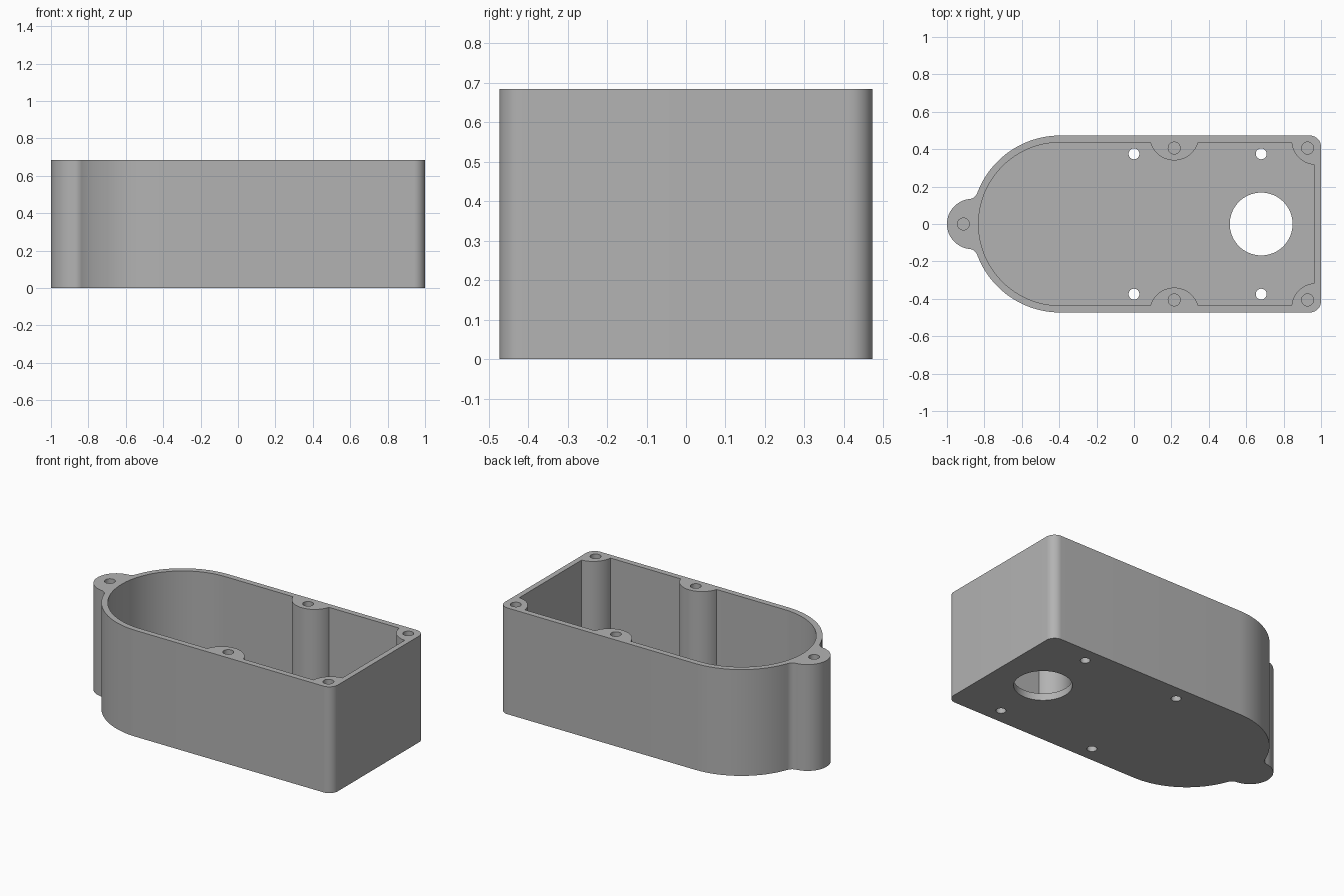
import bpy
import bmesh
from math import sin, cos, radians

if "Cube" in bpy.data.objects:
    bpy.data.objects.remove(bpy.data.objects["Cube"])

HEIGHT, FLOOR = 0.684, 0.045
HALF, INNER = 0.473, 0.436      # outer and inner half widths
ROUND_X = -0.395                # centre of the rounded end
BOSS_R = 0.133

grey = bpy.data.materials.new("plain_grey")
grey.use_nodes = True
colour = (0.45, 0.45, 0.45, 1)
grey.diffuse_color = colour
grey.node_tree.nodes["Principled BSDF"].inputs["Base Color"].default_value = colour


def arc(cx, cy, r, start, end, steps=24):
    angles = [radians(start + (end - start) * i / steps) for i in range(steps + 1)]
    return [(cx + r * cos(a), cy + r * sin(a)) for a in angles]


def mirrored(half):
    """Close a half outline by mirroring it across the long axis."""
    return half + [(x, -y) for x, y in reversed(half) if abs(y) > 1e-5]


def prism(name, outline, z0, z1):
    bm = bmesh.new()
    base = bm.faces.new([bm.verts.new((x, y, z0)) for x, y in outline])
    top = bmesh.ops.extrude_face_region(bm, geom=[base])["geom"]
    verts = [v for v in top if isinstance(v, bmesh.types.BMVert)]
    bmesh.ops.translate(bm, verts=verts, vec=(0, 0, z1 - z0))
    bmesh.ops.recalc_face_normals(bm, faces=bm.faces)
    mesh = bpy.data.meshes.new(name)
    bm.to_mesh(mesh)
    bm.free()
    mesh.materials.append(grey)
    obj = bpy.data.objects.new(name, mesh)
    bpy.context.collection.objects.link(obj)
    return obj


def cut(target, outline, z0, z1):
    cutter = prism("cutter", outline, z0, z1)
    cutter.hide_render = True
    mod = target.modifiers.new("cut", 'BOOLEAN')
    mod.operation, mod.solver, mod.object = 'DIFFERENCE', 'EXACT', cutter
    bpy.ops.object.modifier_apply(modifier=mod.name)
    bpy.data.objects.remove(cutter)


def circle(x, y, r, steps=40):
    return arc(x, y, r, 0, 360, steps)[:-1]


# Outer shell: end lug, blend fillet, rounded end, small square-end corners
outer = mirrored(
    arc(-0.866, 0, 0.134, 180, 96)
    + arc(-0.885, 0.183, 0.05, -84, -20.5, 12)[1:]
    + arc(ROUND_X, 0, HALF, 159.5, 90, 32)[1:]
    + arc(0.94, HALF - 0.06, 0.06, 90, 0, 12))
housing = prism("housing", outer, 0, HEIGHT)
bpy.context.view_layer.objects.active = housing
housing.select_set(True)

# Cavity, shaped around the middle and corner screw bosses
inner = mirrored(
    arc(ROUND_X, 0, INNER, 180, 90, 40)
    + arc(0.215, HALF, BOSS_R, 196.2, 343.8, 32)
    + arc(0.975, 0.449, BOSS_R, 185.6, 265.7))
cut(housing, inner, FLOOR, HEIGHT + 0.1)

# Blind screw holes in the lug and bosses
cut(housing, circle(-0.912, 0, 0.032), HEIGHT - 0.25, HEIGHT + 0.1)
for side in (-1, 1):
    for x in (0.215, 0.928):
        cut(housing, circle(x, side * 0.406, 0.032), HEIGHT - 0.25, HEIGHT + 0.1)
    # Small mounting holes through the floor
    for x in (0, 0.68):
        cut(housing, circle(x, side * 0.375, 0.029), -0.1, FLOOR + 0.1)

# Large round opening in the floor
cut(housing, circle(0.68, 0, 0.168, 64), -0.1, FLOOR + 0.1)

bpy.ops.object.shade_smooth_by_angle(angle=radians(30))
